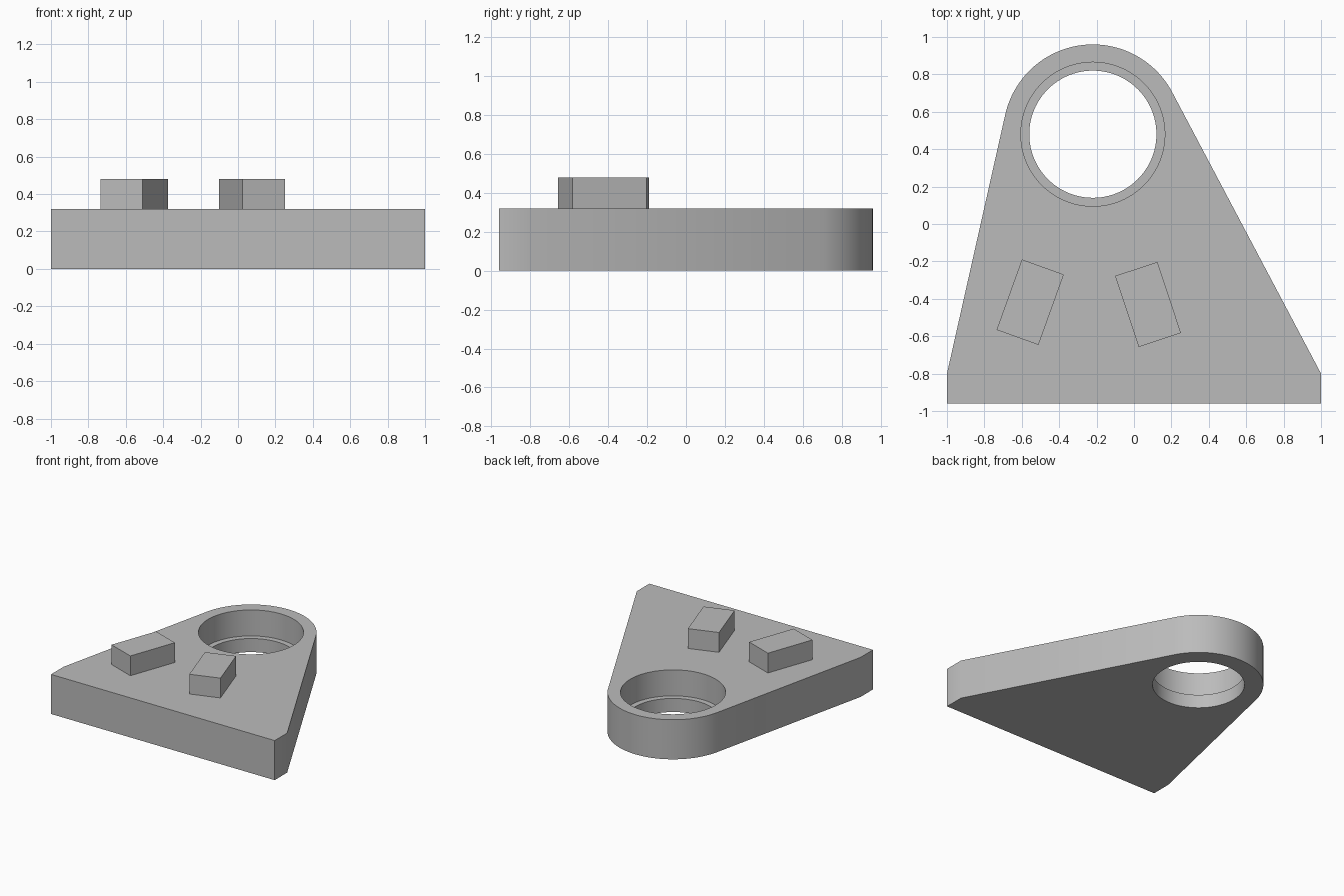
import bpy
import bmesh
from math import atan2, acos, cos, sin, hypot, pi, radians
from mathutils import Matrix

cube = bpy.data.objects.get("Cube")
if cube:
    bpy.data.objects.remove(cube, do_unlink=True)

grey = bpy.data.materials.new("plain_grey")
grey.use_nodes = True
grey.diffuse_color = (0.5, 0.5, 0.5, 1)
grey.node_tree.nodes["Principled BSDF"].inputs["Base Color"].default_value = (0.5, 0.5, 0.5, 1)

CX, CY = -0.22, 0.48      # centre of the rounded end
R_OUT, R_BORE, R_HOLE = 0.48, 0.385, 0.34
TOP, LEDGE = 0.32, 0.11
SEGS = 96


def finish(name, bm):
    mesh = bpy.data.meshes.new(name)
    bm.normal_update()
    bm.to_mesh(mesh)
    bm.free()
    obj = bpy.data.objects.new(name, mesh)
    bpy.context.collection.objects.link(obj)
    mesh.materials.append(grey)
    return obj


def tangent_angle(x, y, side):
    """Angle on the rounded end where a line from (x, y) touches it."""
    dx, dy = x - CX, y - CY
    return atan2(dy, dx) + side * acos(R_OUT / hypot(dx, dy))


def cutter(name, radius, z0, z1):
    bm = bmesh.new()
    bmesh.ops.create_cone(bm, cap_ends=True, segments=SEGS, radius1=radius, radius2=radius,
                          depth=z1 - z0, matrix=Matrix.Translation((CX, CY, (z0 + z1) / 2)))
    obj = finish(name, bm)
    obj.hide_render = True
    return obj


# Base plate: straight front, tapering sides tangent to the rounded end
a0 = tangent_angle(1, -0.8, 1)
a1 = tangent_angle(-1, -0.8, -1) % (2 * pi)
steps = 56
outline = [(-1, -0.8), (-1, -0.96), (1, -0.96), (1, -0.8)]
for i in range(steps + 1):
    a = a0 + (a1 - a0) * i / steps
    outline.append((CX + R_OUT * cos(a), CY + R_OUT * sin(a)))
bm = bmesh.new()
face = bm.faces.new([bm.verts.new((x, y, 0)) for x, y in outline])
ext = bmesh.ops.extrude_face_region(bm, geom=[face])
bmesh.ops.translate(bm, vec=(0, 0, TOP),
                    verts=[v for v in ext["geom"] if isinstance(v, bmesh.types.BMVert)])
bmesh.ops.recalc_face_normals(bm, faces=bm.faces)
plate = finish("base_plate", bm)

# Stepped round hole through the plate
cutters = [cutter("through_hole_cutter", R_HOLE, -0.2, 0.6),
           cutter("counterbore_cutter", R_BORE, LEDGE, 0.6)]
bpy.context.view_layer.objects.active = plate
plate.select_set(True)
for c in cutters:
    mod = plate.modifiers.new(c.name, "BOOLEAN")
    mod.operation = "DIFFERENCE"
    mod.solver = "EXACT"
    mod.object = c
    bpy.ops.object.modifier_apply(modifier=mod.name)
for c in cutters:
    bpy.data.objects.remove(c, do_unlink=True)
bpy.ops.object.shade_smooth_by_angle(angle=radians(30))

# Two angled blocks standing on the plate
for name, x, y, turn in (("left_block", 0.075, -0.43, 18.4), ("right_block", -0.555, -0.418, -19.8)):
    bm = bmesh.new()
    bmesh.ops.create_cube(bm, size=1, matrix=Matrix.Translation((x, y, TOP + 0.08))
                          @ Matrix.Rotation(radians(turn), 4, "Z")
                          @ Matrix.Diagonal((0.238, 0.4, 0.16, 1)))
    finish(name, bm)
